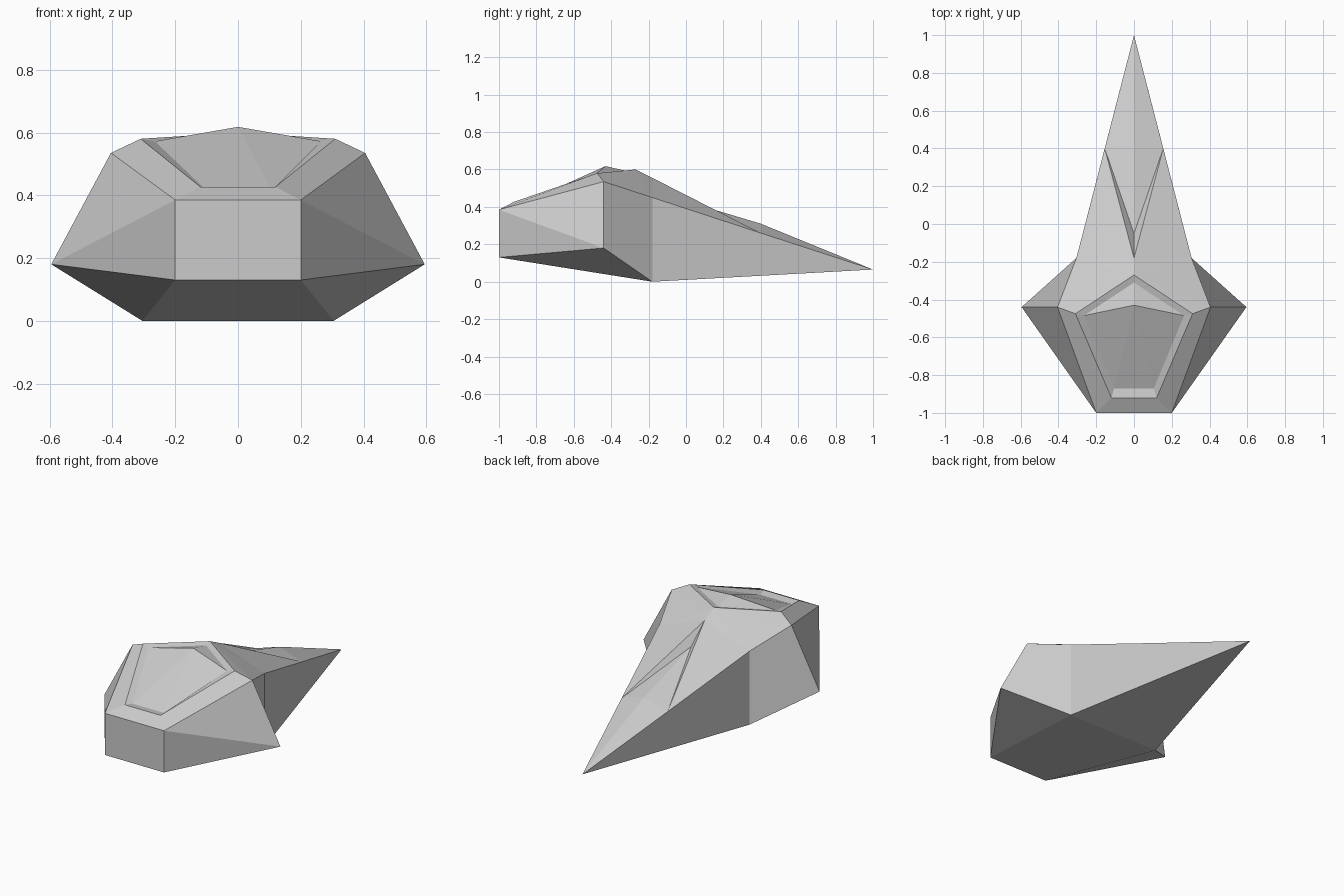
import bpy
from mathutils import Vector

if "Cube" in bpy.data.objects:
    bpy.data.objects.remove(bpy.data.objects["Cube"])

# Corner points of the right half; a leading "-" in a face means the mirrored point
P = {
    "nose_low": (0.2, -1, 0.13), "nose_top": (0.2, -1, 0.385),
    "wing": (0.595, -0.44, 0.18), "shoulder": (0.405, -0.44, 0.535),
    "belly": (0.305, -0.18, 0), "waist": (0.305, -0.18, 0.45),
    "tip": (0, 1, 0.065), "fork": (0.155, 0.4, 0.26),
    "notch": (0, -0.18, 0.555), "notch_low": (0, -0.05, 0.445),
    "ridge": (0, 0.4, 0.31),
    "rim_front": (0.12, -0.92, 0.427), "rim_side": (0.31, -0.475, 0.58),
    "rim_back": (0, -0.27, 0.6),
    "in_front": (0.105, -0.87, 0.42), "in_side": (0.265, -0.485, 0.572),
    "in_back": (0, -0.31, 0.59), "peak": (0, -0.43, 0.618),
}

grey = bpy.data.materials.new("hull grey")
grey.diffuse_color = (0.6, 0.6, 0.6, 1)
grey.use_nodes = True
grey.node_tree.nodes["Principled BSDF"].inputs["Base Color"].default_value = grey.diffuse_color
CORE = Vector((0, -0.35, 0.25))


def point(name, flip=False):
    x, y, z = P[name.lstrip("-")]
    if name.startswith("-") != flip:
        x = -x
    return Vector((x, y, z))


def part(name, mirrored, centred=(), upward=False):
    """Build a symmetric shell, with faces turned outward (or upward)."""
    verts, faces, index = [], [], {}
    polys = [[point(n, f) for n in s.split()] for s in mirrored for f in (False, True)]
    polys += [[point(n) for n in s.split()] for s in centred]
    for poly in polys:
        normal = (poly[1] - poly[0]).cross(poly[2] - poly[0])
        out = Vector((0, 0, 1)) if upward else sum(poly, Vector()) / len(poly) - CORE
        if normal.dot(out) < 0:
            poly.reverse()
        face = []
        for v in poly:
            key = (round(v.x, 4) + 0.0, v.y, v.z)
            if key not in index:
                index[key] = len(verts)
                verts.append(key)
            face.append(index[key])
        faces.append(face)
    mesh = bpy.data.meshes.new(name)
    mesh.from_pydata(verts, [], faces)
    mesh.materials.append(grey)
    mesh.update()
    bpy.context.collection.objects.link(bpy.data.objects.new(name, mesh))


# Nose, wings, belly and tail sides
part("lower_hull", [
    "nose_top shoulder wing",
    "nose_top wing nose_low",
    "wing shoulder waist belly",
    "nose_low wing belly",
    "belly waist fork tip",
], ["nose_low nose_top -nose_top -nose_low",
    "nose_low belly -belly -nose_low",
    "belly tip -belly"])

# Upper deck around the cockpit, running back to the forked notch
part("deck", [
    "nose_top shoulder rim_side rim_front",
    "shoulder rim_back rim_side",
    "shoulder waist rim_back",
    "waist notch rim_back",
    "waist fork notch",
], ["nose_top rim_front -rim_front -nose_top"], upward=True)

# Shallow recess wall around the canopy
part("cockpit_recess", [
    "rim_front rim_side in_side in_front",
    "rim_side rim_back in_back in_side",
], ["rim_front in_front -in_front -rim_front"], upward=True)

# Faceted canopy
part("canopy", [
    "in_front in_side peak",
    "in_side in_back peak",
], ["in_front peak -in_front"], upward=True)

# Notch walls and the ridged tail
part("tail_ridge", [
    "notch fork notch_low",
    "notch_low fork ridge",
    "ridge fork tip",
], upward=True)
